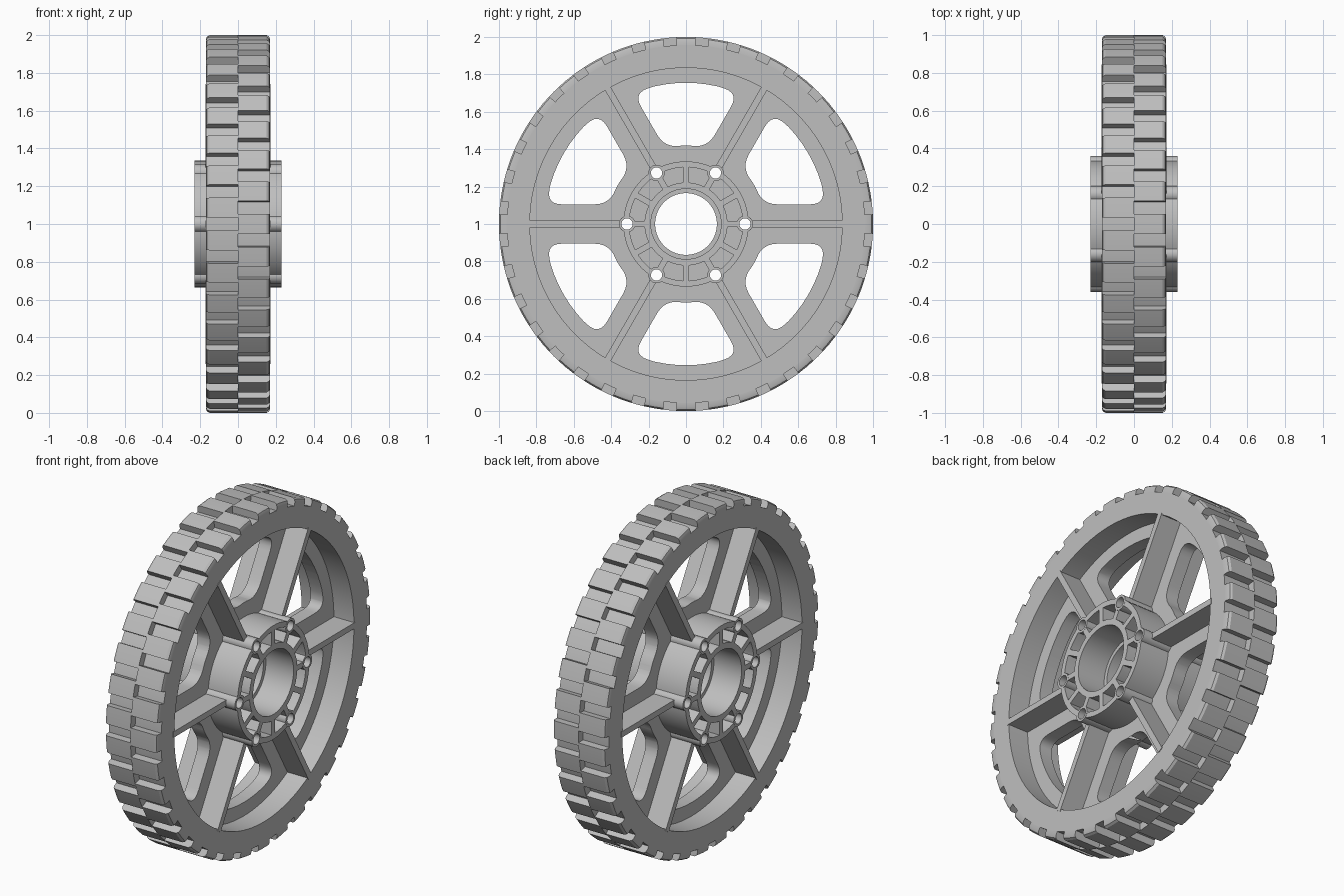
import bpy, bmesh
from math import sin, cos, asin, radians, pi

if "Cube" in bpy.data.objects:
    bpy.data.objects.remove(bpy.data.objects["Cube"])

grey = bpy.data.materials.new("light_grey")
grey.use_nodes = True
COLOUR = (0.52, 0.52, 0.52, 1)
grey.diffuse_color = COLOUR
grey.node_tree.nodes["Principled BSDF"].inputs["Base Color"].default_value = COLOUR


def polar(r, a):
    return r * cos(a), r * sin(a)


def revolve(bm, profile, start=0.0, end=2 * pi, steps=96):
    """Sweep a closed (x, radius) profile round the axle."""
    full = end - start > 6.28
    rings = []
    for i in range(steps if full else steps + 1):
        a = start + (end - start) * i / steps
        rings.append([bm.verts.new((x, *polar(r, a))) for x, r in profile])
    n = len(profile)
    for i in range(steps):
        p, q = rings[i], rings[(i + 1) % len(rings)]
        for j in range(n):
            k = (j + 1) % n
            bm.faces.new((p[j], p[k], q[k], q[j]))
    if not full:
        bm.faces.new(rings[0])
        bm.faces.new(rings[-1])


def prism(bm, outline, x0, x1):
    """Extrude a (y, z) outline along the axle."""
    low = [bm.verts.new((x0, y, z)) for y, z in outline]
    high = [bm.verts.new((x1, y, z)) for y, z in outline]
    bm.faces.new(low)
    bm.faces.new(high)
    for i in range(len(low)):
        j = (i + 1) % len(low)
        bm.faces.new((low[i], low[j], high[j], high[i]))


def disc(r, centre, n=24):
    return [(centre[0] + r * cos(2 * pi * i / n), centre[1] + r * sin(2 * pi * i / n))
            for i in range(n)]


def sector(mid, half, gap, r_in, r_out, n=10):
    """Sector outline whose sides stay a fixed gap from the dividing spokes."""
    pts = []
    for r, way in ((r_out, 1), (r_in, -1)):
        h = half - asin(gap / r)
        pts += [polar(r, mid + way * h * (2 * i / n - 1)) for i in range(n + 1)]
    return pts


def rounded(pts, corners, size, steps=6):
    """Round chosen corners with quadratic curves of a given reach."""
    def toward(p, q):
        d = ((q[0] - p[0]) ** 2 + (q[1] - p[1]) ** 2) ** 0.5
        return p[0] + (q[0] - p[0]) * size / d, p[1] + (q[1] - p[1]) * size / d
    out = []
    n = len(pts)
    for i, p in enumerate(pts):
        if i not in corners:
            near = any(((p[0] - pts[c][0]) ** 2 + (p[1] - pts[c][1]) ** 2) ** 0.5 < size
                       for c in corners)
            if not near:
                out.append(p)
            continue
        # neighbours far enough away to give the edge direction
        ends = []
        for way in (-1, 1):
            k = 1
            while ((p[0] - pts[(i + way * k) % n][0]) ** 2
                   + (p[1] - pts[(i + way * k) % n][1]) ** 2) ** 0.5 < size:
                k += 1
            ends.append(toward(p, pts[(i + way * k) % n]))
        a, b = ends
        for s in range(steps + 1):
            t = s / steps
            out.append(tuple((1 - t) ** 2 * a[c] + 2 * t * (1 - t) * p[c] + t * t * b[c]
                             for c in (0, 1)))
    return out


def make(name, build):
    bm = bmesh.new()
    build(bm)
    bmesh.ops.recalc_face_normals(bm, faces=bm.faces)
    me = bpy.data.meshes.new(name)
    bm.to_mesh(me)
    bm.free()
    me.materials.append(grey)
    ob = bpy.data.objects.new(name, me)
    ob.location.z = 1
    bpy.context.collection.objects.link(ob)
    return ob


def combine(ob, build, operation):
    """Apply a boolean with a temporary tool, then remove the tool."""
    tool = make("tool", build)
    tool.hide_render = True
    mod = ob.modifiers.new("cut", "BOOLEAN")
    mod.object, mod.operation, mod.solver = tool, operation, "EXACT"
    bpy.context.view_layer.update()
    graph = bpy.context.evaluated_depsgraph_get()
    me = bpy.data.meshes.new_from_object(ob.evaluated_get(graph))
    ob.modifiers.clear()
    ob.data = me
    bpy.data.objects.remove(tool)


SIXTHS = [radians(60 * i) for i in range(6)]
W, HUB = 0.17, 0.23          # half widths of tyre and hub


# Rim band carrying the tread
def rim(bm):
    revolve(bm, [(-W, 0.835), (W, 0.835), (W, 0.957), (-W, 0.957)], steps=144)


# Two staggered rows of tread blocks
def tread(bm):
    for side, shift in ((1, 0), (-1, 5)):
        profile = [(0, 0.95), (0, 1), (0.152, 1), (0.165, 0.992), (W, 0.978), (W, 0.95)]
        for i in range(36):
            mid = 10 * i + shift
            revolve(bm, [(side * x, r) for x, r in profile],
                    radians(mid - 3), radians(mid + 3), 2)


# Central web with six rounded windows
def web(bm):
    revolve(bm, [(-0.04, 0.32), (0.04, 0.32), (0.04, 0.845), (-0.04, 0.845)])


def bolt_holes(bm):
    for a in SIXTHS:
        prism(bm, disc(0.03, polar(0.315, a)), -0.3, 0.3)


def windows(bm):
    for a in SIXTHS:
        shape = sector(a + pi / 6, pi / 6, 0.105, 0.42, 0.755)
        prism(bm, rounded(shape, (0, 10, 11, 21), 0.085), -0.1, 0.1)


# Thin radial ribs standing out from the web
def ribs(bm):
    for a in SIXTHS:
        c, s, t = cos(a), sin(a), 0.0175
        box = [(0.35, -t), (0.845, -t), (0.845, t), (0.35, t)]
        prism(bm, [(u * c - v * s, u * s + v * c) for u, v in box], -0.173, 0.173)


# Hub barrel with stepped bore, pockets and bolt bosses
def hub(bm):
    half = [(0.05, 0.165), (0.05, 0.188), (HUB, 0.188), (HUB, 0.335)]
    revolve(bm, half + [(-x, r) for x, r in reversed(half)], steps=72)


def pockets(bm):
    for i in range(12):
        shape = sector(radians(15 + 30 * i), radians(15), 0.016, 0.222, 0.304, 4)
        for side in (-1, 1):
            prism(bm, shape, side * 0.11, side * 0.3)


def bosses(bm):
    for a in SIXTHS:
        prism(bm, disc(0.044, polar(0.315, a)), -HUB - 0.001, HUB + 0.001)


parts = [make("rim", rim), make("tread_blocks", tread), make("ribs", ribs)]
web_disc = make("web", web)
combine(web_disc, windows, "DIFFERENCE")
combine(web_disc, bolt_holes, "DIFFERENCE")
hub_barrel = make("hub", hub)
combine(hub_barrel, pockets, "DIFFERENCE")
combine(hub_barrel, bosses, "UNION")
combine(hub_barrel, bolt_holes, "DIFFERENCE")
parts += [web_disc, hub_barrel]

# Smooth curved walls, keep edges sharp
bpy.ops.object.select_all(action="DESELECT")
for ob in parts:
    ob.select_set(True)
bpy.context.view_layer.objects.active = parts[0]
bpy.ops.object.shade_smooth_by_angle(angle=radians(25))
